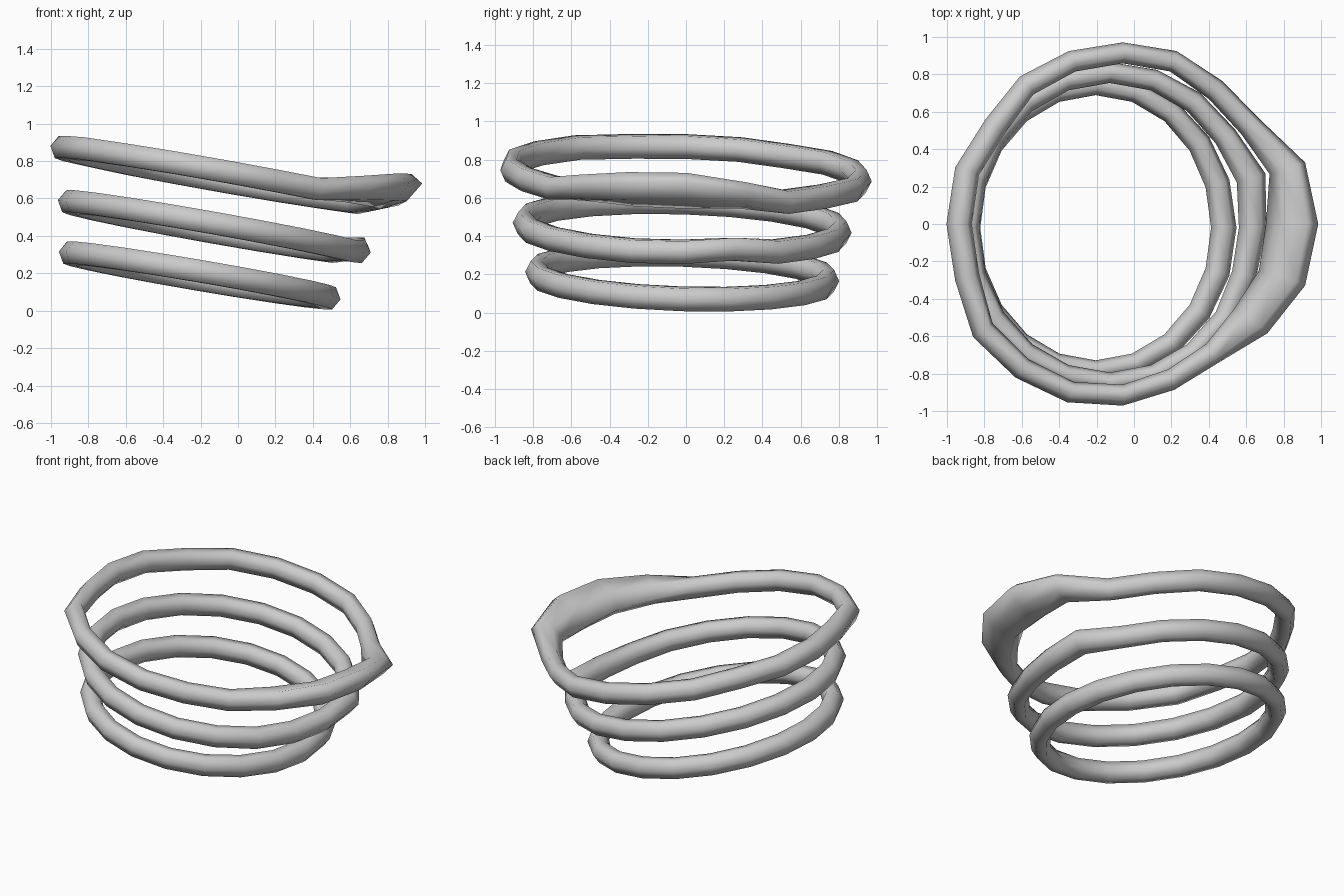
import bpy, bmesh
from math import sin, cos, tau
from mathutils import Vector

cube = bpy.data.objects.get("Cube")
if cube:
    bpy.data.objects.remove(cube)

STATIONS, SIDES = 20, 6

metal = bpy.data.materials.new("grey_metal")
metal.use_nodes = True
grey = (0.6, 0.6, 0.6, 1)
metal.diffuse_color = grey
metal.node_tree.nodes["Principled BSDF"].inputs["Base Color"].default_value = grey


def make_ring(name, centre, radii, slope, shifts, swells):
    """Tilted elliptical band. shifts: station -> outward offset;
    swells: station -> (half width, half height, lift)."""
    bm = bmesh.new()
    loops = []
    for i in range(STATIONS):
        t = tau * i / STATIONS
        c, s = cos(t), sin(t)
        thin = 0.056 + 0.012 * c * c
        width, height, lift = swells.get(i, (thin, 0.069, 0))
        push = shifts.get(i, 0)
        x = centre[0] + (radii[0] + push) * c
        y = centre[1] + (radii[1] + push) * s
        mid = Vector((x, y, centre[2] - slope * x - 0.03 * y + lift))
        out = Vector((c, s, -slope * c - 0.03 * s + 6 * lift))
        up = Vector((slope, 0.03, 1)).normalized()
        loops.append([bm.verts.new(mid + out * width * cos(a) + up * height * sin(a))
                      for a in (tau * k / SIDES for k in range(SIDES))])
    # Skin neighbouring sections together all the way round
    for i in range(STATIONS):
        a, b = loops[i], loops[(i + 1) % STATIONS]
        for k in range(SIDES):
            n = (k + 1) % SIDES
            bm.faces.new((a[k], b[k], b[n], a[n])).smooth = True
    bmesh.ops.recalc_face_normals(bm, faces=bm.faces)
    mesh = bpy.data.meshes.new(name)
    bm.to_mesh(mesh)
    bm.free()
    mesh.materials.append(metal)
    bpy.context.collection.objects.link(bpy.data.objects.new(name, mesh))


# Bottom band: plain
make_ring("bottom_ring", (-0.205, -0.02, 0.153), (0.685, 0.765), 0.17, {}, {})

# Middle band: slight swelling on its left side
make_ring("middle_ring", (-0.13, -0.02, 0.42), (0.765, 0.83), 0.177,
          {1: 0.03, 19: -0.01},
          {1: (0.08, 0.07, 0.03), 0: (0.074, 0.07, 0.01)})

# Top band: broad flattened face on its left side
make_ring("top_ring", (-0.06, 0, 0.705), (0.875, 0.915), 0.175,
          {0: 0.03, 1: 0.05, 2: -0.03, 3: -0.03, 8: -0.03, 12: 0.05,
           13: 0.04, 14: 0.03, 16: -0.04, 17: -0.06, 18: -0.03, 19: 0.02},
          {1: (0.1, 0.07, 0.06), 0: (0.14, 0.085, 0.08),
           19: (0.13, 0.085, 0.07), 18: (0.11, 0.075, 0.04)})
